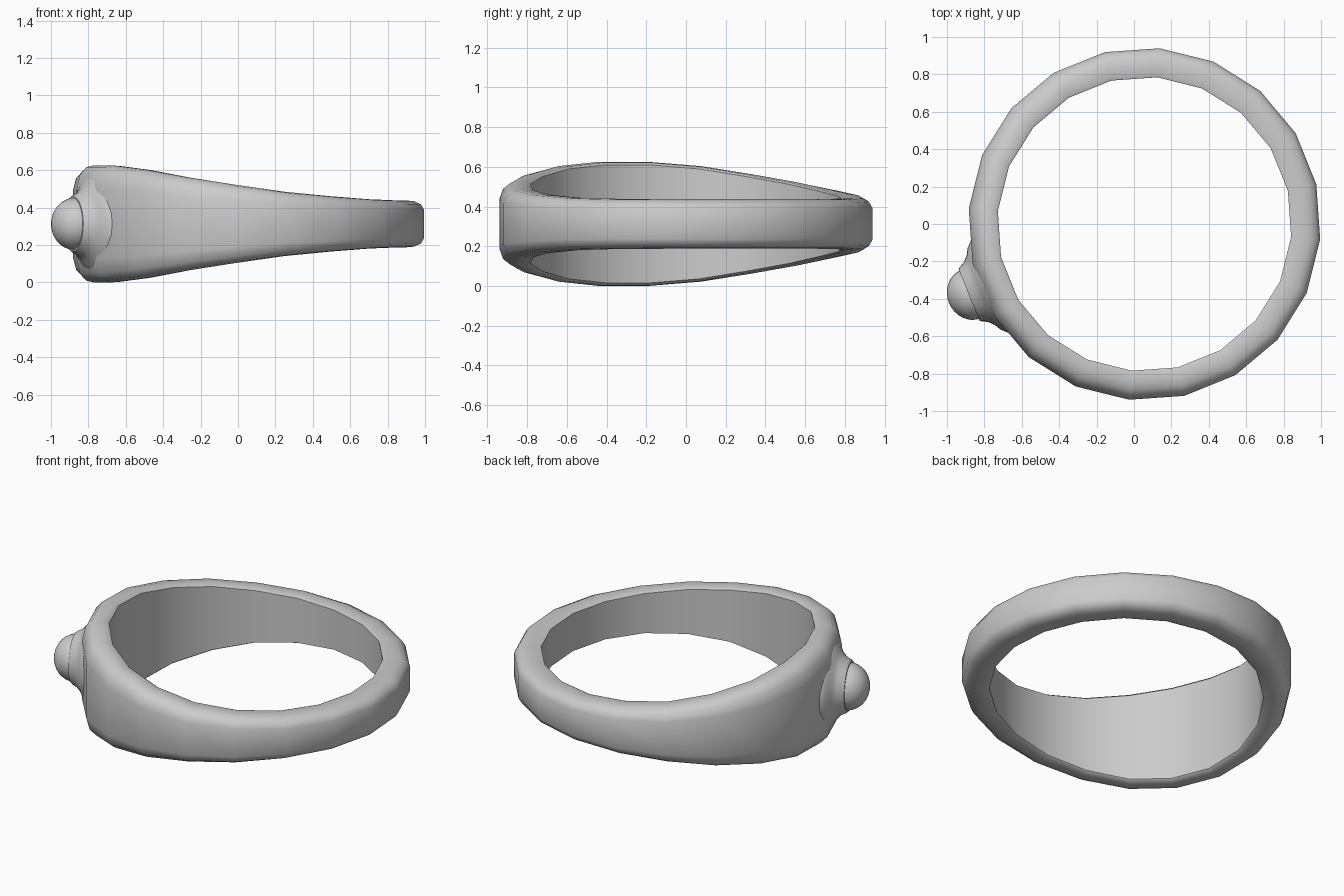
import bpy, bmesh
from math import radians, sin, cos, pi
from mathutils import Vector

if "Cube" in bpy.data.objects:
    bpy.data.objects.remove(bpy.data.objects["Cube"])

CENTRE = Vector((0.056, 0, 0.3125))
HEAD = radians(202)          # direction the setting faces


def make(name, rows, close_rows, caps=False, angle=40):
    """Skin a list of point loops into a smooth-shaded object."""
    bm = bmesh.new()
    loops = [[bm.verts.new(p) for p in row] for row in rows]
    count, n = len(loops), len(loops[0])
    for i in range(count if close_rows else count - 1):
        a, b = loops[i], loops[(i + 1) % count]
        for j in range(n):
            k = (j + 1) % n
            bm.faces.new((a[j], a[k], b[k], b[j]))
    if caps:
        bm.faces.new(loops[0])
        bm.faces.new(loops[-1])
    bmesh.ops.recalc_face_normals(bm, faces=bm.faces)
    mesh = bpy.data.meshes.new(name)
    bm.to_mesh(mesh)
    bm.free()
    obj = bpy.data.objects.new(name, mesh)
    bpy.context.collection.objects.link(obj)
    bpy.ops.object.select_all(action='DESELECT')
    obj.select_set(True)
    bpy.context.view_layer.objects.active = obj
    bpy.ops.object.shade_smooth_by_angle(angle=radians(angle))
    return obj


# Tapered band: 20 sections, half-height falls off away from the head
half_heights = [.3125, .291, .25, .21, .172, .148, .132, .126, .125, .125]
upper = [(.787, .95), (.80, .99), (.85, 1.0), (.89, .97), (.925, .84), (.943, .6)]
section = upper + [(r, -z) for r, z in reversed(upper)]
sections = []
for i in range(20):
    h = half_heights[min(i, 19 - i)]
    a = HEAD + radians(9 + 18 * i)
    sections.append([CENTRE + Vector((r * cos(a), r * sin(a), z * h))
                     for r, z in section])
make("ring_band", sections, True)


# Turned parts around the axis pointing out of the head
axis = Vector((cos(HEAD), sin(HEAD), 0))
side = Vector((-sin(HEAD), cos(HEAD), 0))


def turned(name, profile, sides=28):
    rows = [[CENTRE + axis * s + side * (r * cos(2 * pi * k / sides))
             + Vector((0, 0, r * sin(2 * pi * k / sides))) for k in range(sides)]
            for r, s in profile]
    make(name, rows, False, caps=True)


# Flared setting
turned("setting", [(.275, .86), (.265, .895), (.235, .925), (.20, .945),
                   (.172, .972), (.158, 1.0), (.148, 1.012)])
# Domed stone
turned("stone", [(.14, .95)] + [(.14 * cos(t * pi / 16), 1.0 + .127 * sin(t * pi / 16))
                                for t in range(8)] + [(.006, 1.127)])
